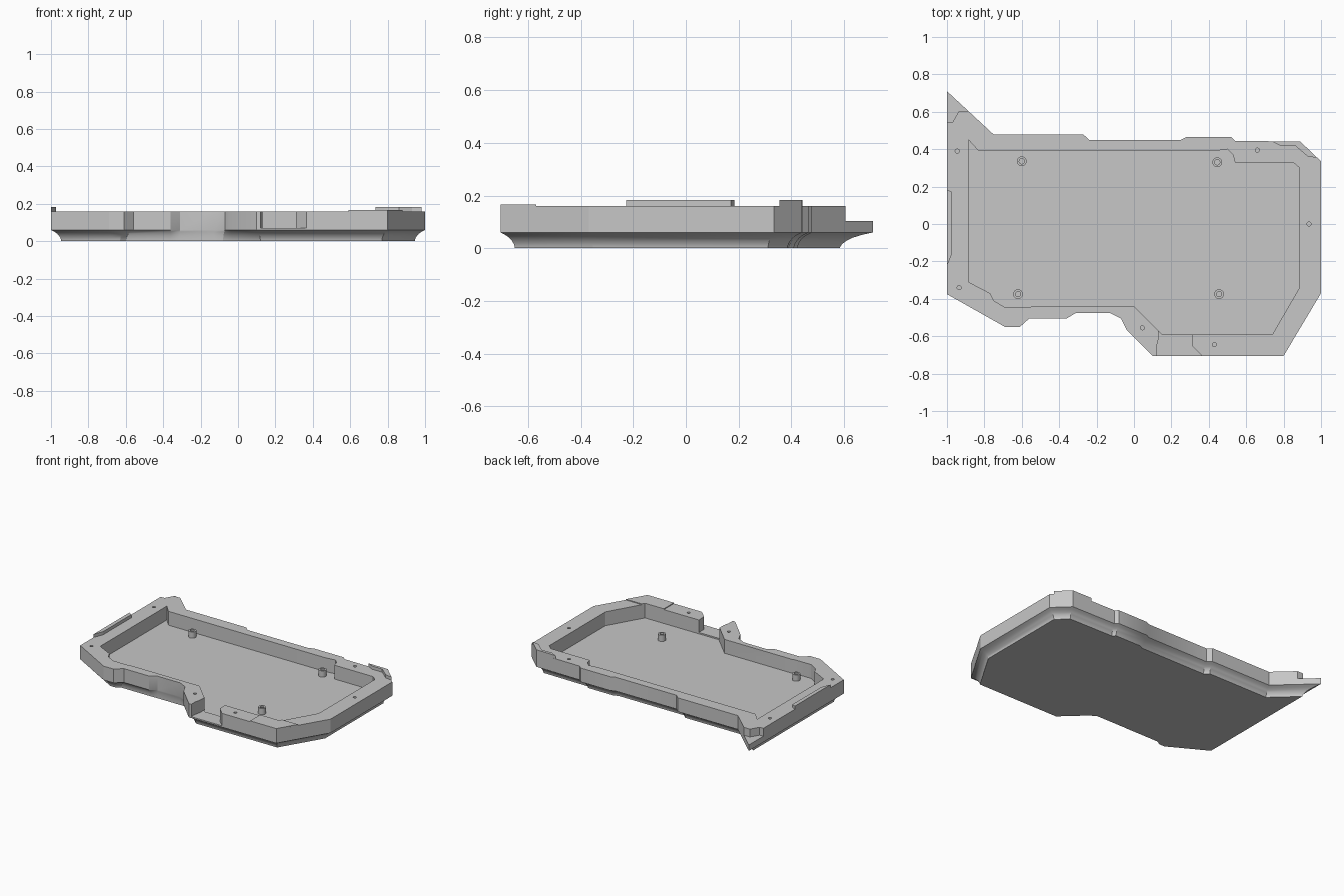
import bpy, bmesh
from mathutils import Vector

cube = bpy.data.objects.get("Cube")
if cube:
    bpy.data.objects.remove(cube)

COLOUR = (0.57, 0.57, 0.57, 1)
grey = bpy.data.materials.new("plain_grey")
grey.use_nodes = True
grey.diffuse_color = COLOUR
grey.node_tree.nodes["Principled BSDF"].inputs["Base Color"].default_value = COLOUR


def inset(points, d):
    """Mitred inward offset of a counter-clockwise outline."""
    pts = [Vector(p) for p in points]
    result = []
    for i, p in enumerate(pts):
        a = (p - pts[i - 1]).normalized()
        b = (pts[(i + 1) % len(pts)] - p).normalized()
        na, nb = Vector((-a.y, a.x)), Vector((-b.y, b.x))
        result.append(p + (na + nb) * d / (1 + na.dot(nb)))
    return result


def loft(name, bottom, top, levels):
    """Closed solid blending two outlines at (blend, height) levels."""
    bm = bmesh.new()
    rings = [[bm.verts.new((*Vector(b).lerp(Vector(t), f), z)) for b, t in zip(bottom, top)]
             for f, z in levels]
    n = len(bottom)
    for low, high in zip(rings, rings[1:]):
        for i in range(n):
            j = (i + 1) % n
            bm.faces.new((low[i], low[j], high[j], high[i]))
    bm.faces.new(rings[0][::-1])
    bm.faces.new(rings[-1])
    bmesh.ops.recalc_face_normals(bm, faces=bm.faces[:])
    mesh = bpy.data.meshes.new(name)
    bm.to_mesh(mesh)
    bm.free()
    mesh.materials.append(grey)
    obj = bpy.data.objects.new(name, mesh)
    bpy.context.collection.objects.link(obj)
    return obj


def prism(name, outline, z0, z1):
    return loft(name, outline, outline, [(0, z0), (1, z1)])


def cylinder(name, x, y, r, z0, z1):
    bpy.ops.mesh.primitive_cylinder_add(vertices=20, radius=r, depth=z1 - z0,
                                        location=(x, y, (z0 + z1) / 2))
    obj = bpy.context.object
    obj.name = name
    obj.data.materials.append(grey)
    return obj


def cut(target, cutter):
    mod = target.modifiers.new("cut", "BOOLEAN")
    mod.operation = "DIFFERENCE"
    mod.solver = "EXACT"
    mod.object = cutter
    bpy.context.view_layer.objects.active = target
    bpy.ops.object.modifier_apply(modifier=mod.name)
    bpy.data.objects.remove(cutter)


def smooth(obj):
    bpy.ops.object.select_all(action="DESELECT")
    obj.select_set(True)
    bpy.context.view_layer.objects.active = obj
    bpy.ops.object.shade_smooth_by_angle(angle=0.5)


FLOOR, RIM = 0.06, 0.16

# Tray body: notched wall above a base with a hollow curved edge
outer = [(-1, -.375), (-.69, -.55), (-.61, -.55), (-.56, -.505), (-.36, -.505), (-.31, -.475),
         (-.13, -.475), (-.07, -.505), (-.04, -.565), (.1, -.705), (.8, -.705), (1, -.37),
         (1, .335), (.89, .44), (.54, .445), (.52, .465), (.28, .465), (.25, .45),
         (-.24, .45), (-.27, .478), (-.75, .478), (-1, .71)]
base = inset(outer, .055)
base[2:10] = [(-.63, -.495), (-.6, -.475), (-.36, -.475), (-.31, -.474),
              (-.13, -.474), (-.08, -.475), (-.03, -.51), (.12, -.65)]
body = loft("tray_body", base, outer, [(0, 0), (.02, .008), (.09, .018), (.21, .029), (.39, .04),
                                       (.67, .051), (1, .06), (1, RIM)])

# Inner cavity
cavity = [(-.885, -.31), (-.77, -.37), (-.75, -.41), (-.69, -.445), (-.56, -.445), (-.54, -.44),
          (0, -.44), (.15, -.59), (.74, -.59), (.885, -.34), (.885, .3), (.85, .33),
          (.54, .33), (.53, .37), (.5, .4), (.43, .39), (-.83, .39), (-.885, .45)]
cut(body, prism("cavity_cutter", cavity, FLOOR, .3))

# Front wall opening and the lowered rear spike
gap = [(.12, -.75), (.41, -.75), (.31, -.65), (.31, -.55), (.13, -.55), (.13, -.62), (.12, -.66)]
cut(body, prism("gap_cutter", gap, .07, .3))
spike = [(-1.1, .54), (-.97, .545), (-.935, .605), (-.8, .605), (-.8, .8), (-1.1, .8)]
cut(body, prism("spike_cutter", spike, .103, .3))

# Screw holes in the rim
for x, y in [(-.945, .39), (.66, .395), (.935, 0), (-.935, -.34), (.045, -.555), (.43, -.645)]:
    cut(body, cylinder("hole_cutter", x, y, .011, .1, .2))
smooth(body)

# Raised lips on the rim
prism("side_lip", [(-1, -.225), (-.972, -.155), (-.972, .17), (-1, .185)], RIM, .183)
prism("rear_corner_lip", [(.735, .442), (.78, .42), (.86, .42), (.93, .36), (.98, .354),
                          (.89, .44)], RIM, .183)
prism("front_corner_lip", [(.59, -.705), (.8, -.705), (.88, -.57), (.752, -.57), (.74, -.59),
                           (.59, -.59)], RIM, .166)

# Hollow mounting posts
for x, y in [(-.6, .335), (.445, .33), (-.62, -.375), (.455, -.375)]:
    post = cylinder("mounting_post", x, y, .026, FLOOR, .105)
    cut(post, cylinder("post_hole_cutter", x, y, .014, .07, .12))
    smooth(post)
